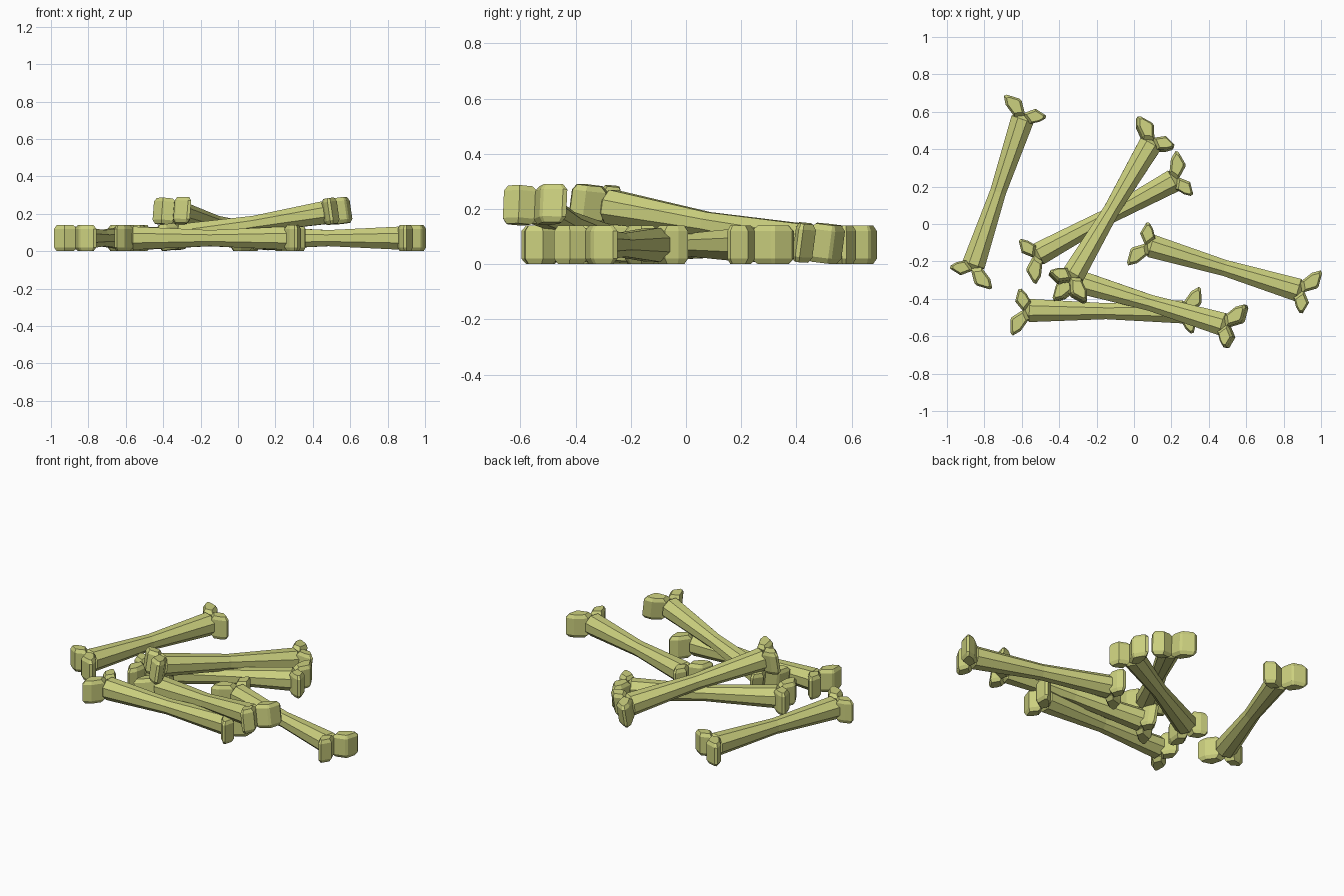
import bpy, bmesh
from math import radians, cos, sin, pi
from mathutils import Matrix, Vector

if "Cube" in bpy.data.objects:
    bpy.data.objects.remove(bpy.data.objects["Cube"])

mat = bpy.data.materials.new("bone_colour")
mat.diffuse_color = (0.60, 0.63, 0.21, 1)
mat.use_nodes = True
mat.node_tree.nodes["Principled BSDF"].inputs["Base Color"].default_value = mat.diffuse_color

HALF_H = 0.07      # half height of the knobs
NOTCH = 0.43       # distance from bone centre to the notch between knobs
# Knob outlines at the +x end, relative to the notch (outward, sideways)
BIG_KNOB = [(-.02, .045), (.025, .11), (.067, .135), (.078, .122),
            (.08, .05), (.073, .036), (.005, -.008)]
SIDE_KNOB = [(.01, .008), (.056, -.048), (.04, -.112), (.024, -.116),
             (-.004, -.09), (-.03, -.045)]


def loft(bm, rings):
    """Skin a list of point rings and cap both ends."""
    loops = [[bm.verts.new(p) for p in r] for r in rings]
    n = len(loops[0])
    for a, b in zip(loops, loops[1:]):
        for i in range(n):
            j = (i + 1) % n
            bm.faces.new((a[i], a[j], b[j], b[i]))
    bm.faces.new(loops[0][::-1])
    bm.faces.new(loops[-1])


def knob(bm, outline, side):
    """Upright block with chamfered top and bottom; side=-1 is the opposite end."""
    pts = [Vector((side * (NOTCH + u), side * v)) for u, v in outline]
    mid = sum(pts, Vector((0, 0))) / len(pts)
    rings = []
    for z, s in ((-HALF_H, .72), (-.05, 1), (.05, 1), (HALF_H, .72)):
        rings.append([(*(mid + (p - mid) * s), z) for p in pts])
    loft(bm, rings)


def bone(name, x, y, z, heading, pitch=0):
    bm = bmesh.new()
    # eight-sided shaft, narrow at the waist
    rings = []
    for u, r in ((-.445, .03), (-.41, .067), (0, .0465), (.41, .067), (.445, .03)):
        rings.append([(u, r * cos(pi / 8 + k * pi / 4), r * sin(pi / 8 + k * pi / 4))
                      for k in range(8)])
    loft(bm, rings)
    # two knobs on each end
    for side in (1, -1):
        knob(bm, BIG_KNOB, side)
        knob(bm, SIDE_KNOB, side)
    bmesh.ops.recalc_face_normals(bm, faces=bm.faces)
    bm.transform(Matrix.Translation((x, y, z))
                 @ Matrix.Rotation(radians(heading), 4, 'Z')
                 @ Matrix.Rotation(radians(pitch), 4, 'Y'))
    me = bpy.data.meshes.new(name)
    bm.to_mesh(me)
    bm.free()
    me.materials.append(mat)
    bpy.context.collection.objects.link(bpy.data.objects.new(name, me))


# four bones lying flat
bone("left_bone", -.727, .171, HALF_H, 71.4)
bone("middle_bone", -.15, .035, HALF_H, 28.5)
bone("front_bone", -.15, -.466, HALF_H, -0.5)
bone("right_bone", .484, -.235, HALF_H, -16.7)
# two bones leaning on the others
bone("leaning_back_bone", -.12, .075, .146, 59.4, 8.7)
bone("leaning_front_bone", .088, -.422, .146, -16.5, -8.7)
